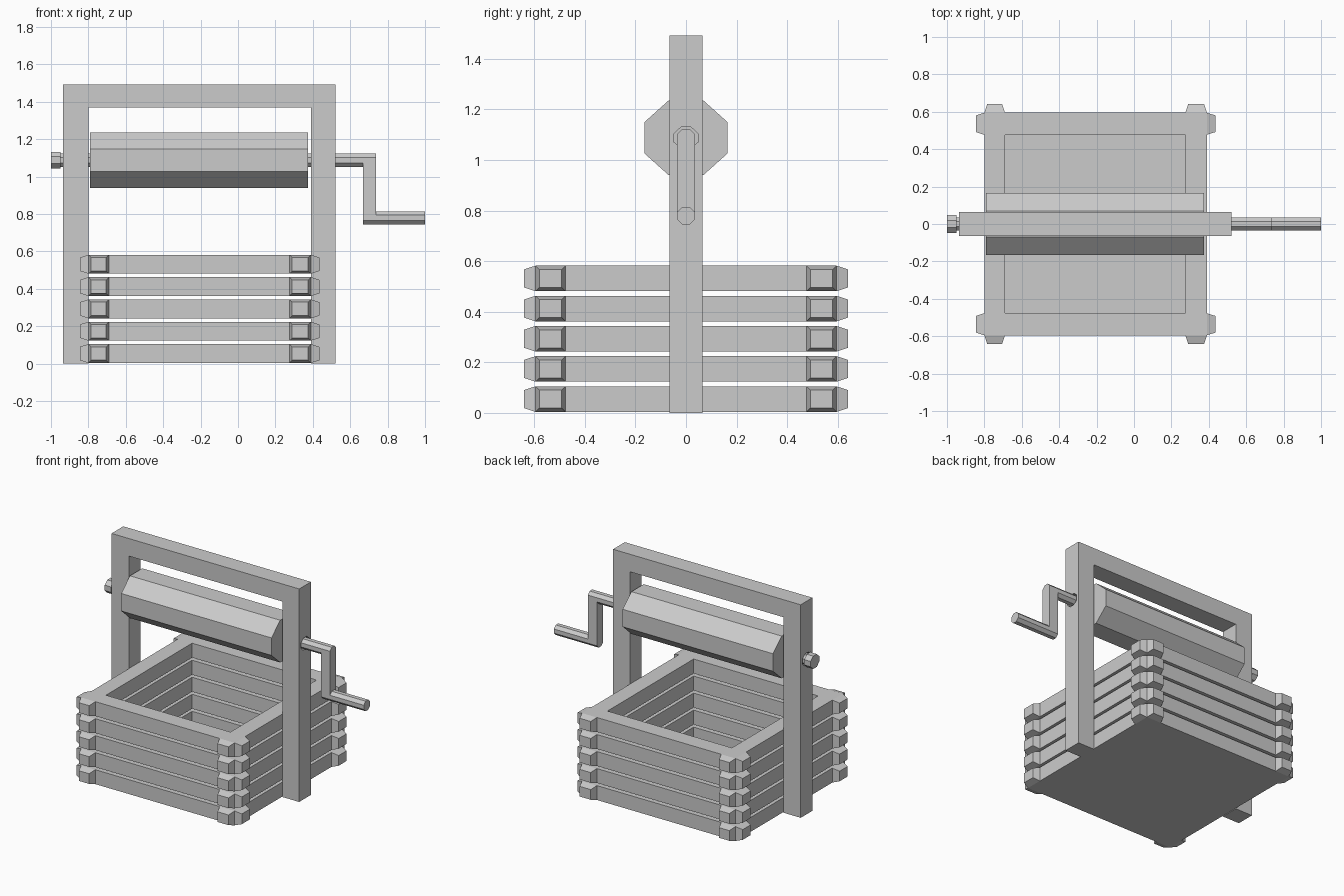
import bpy
import bmesh
from math import pi, cos, sin

if "Cube" in bpy.data.objects:
    bpy.data.objects.remove(bpy.data.objects["Cube"])

GREY = (0.6, 0.6, 0.6, 1)
grey = bpy.data.materials.new("plain grey")
grey.use_nodes = True
grey.diffuse_color = GREY
grey.node_tree.nodes["Principled BSDF"].inputs["Base Color"].default_value = GREY


def finish(name, bm):
    bmesh.ops.recalc_face_normals(bm, faces=bm.faces[:])
    mesh = bpy.data.meshes.new(name)
    bm.to_mesh(mesh)
    bm.free()
    mesh.materials.append(grey)
    obj = bpy.data.objects.new(name, mesh)
    bpy.context.collection.objects.link(obj)
    return obj


def extrude(bm, faces, vec):
    geom = bmesh.ops.extrude_face_region(bm, geom=faces, use_keep_orig=True)["geom"]
    verts = [g for g in geom if isinstance(g, bmesh.types.BMVert)]
    bmesh.ops.translate(bm, verts=verts, vec=vec)


def prism(name, points, x0, x1):
    """Extrude a (y, z) outline along x."""
    bm = bmesh.new()
    face = bm.faces.new([bm.verts.new((x0, y, z)) for y, z in points])
    extrude(bm, [face], (x1 - x0, 0, 0))
    return finish(name, bm)


def octagon(z, ry, rz):
    """Flat-topped octagon measured across its flats."""
    k = 1 / cos(pi / 8)
    angles = [pi / 8 + i * pi / 4 for i in range(8)]
    return [(ry * k * cos(a), z + rz * k * sin(a)) for a in angles]


AXLE_Z, GRIP_Z, ROD = 1.088, 0.78, 0.035

# Stacked log rings with tapered ends at the corners
XS = (-0.80, -0.69, 0.275, 0.39)
YS = (-0.595, -0.477, 0.477, 0.595)
LOG_H, PITCH, BASE = 0.101, 0.1193, 0.004


def log_ring(name, z):
    bm = bmesh.new()
    grid = [[bm.verts.new((x, y, z)) for y in YS] for x in XS]
    cells = []
    for i in range(3):
        for j in range(3):
            if (i, j) != (1, 1):
                cells.append(bm.faces.new((grid[i][j], grid[i + 1][j],
                                           grid[i + 1][j + 1], grid[i][j + 1])))
    extrude(bm, cells, (0, 0, LOG_H))
    bmesh.ops.recalc_face_normals(bm, faces=bm.faces[:])
    ends = []
    for f in bm.faces:
        c = f.calc_center_median()
        outside_x = not XS[1] < c.x < XS[2]
        outside_y = not YS[1] < c.y < YS[2]
        if abs(f.normal.z) < 0.1 and outside_x and outside_y:
            ends.append(f)
    bmesh.ops.inset_individual(bm, faces=ends, thickness=0.021, depth=0.046)
    return finish(name, bm)


for n in range(5):
    log_ring(f"log_ring_{n + 1}", BASE + n * PITCH)

# Floor of the box
floor = [(YS[1], BASE), (YS[2], BASE), (YS[2], 0.02), (YS[1], 0.02)]
prism("floor", floor, XS[1], XS[2])

# Arch of two posts and a beam, bored for the axle
outline = [(-0.935, 0), (-0.80, 0), (-0.80, 1.37), (0.39, 1.37),
           (0.39, 0), (0.52, 0), (0.52, 1.493), (-0.935, 1.493)]
bm = bmesh.new()
face = bm.faces.new([bm.verts.new((x, -0.065, z)) for x, z in outline])
extrude(bm, [face], (0, 0.13, 0))
arch = finish("arch_frame", bm)

bore = prism("axle_bore_cutter", octagon(AXLE_Z, 0.047, 0.042), -1.2, 1.2)
bore.hide_render = True
bore.hide_viewport = True
cut = arch.modifiers.new("axle bore", "BOOLEAN")
cut.operation = "DIFFERENCE"
cut.solver = "EXACT"
cut.object = bore

# Roller, axle and end knob
prism("roller", octagon(AXLE_Z, 0.165, 0.148), -0.79, 0.375)
prism("axle_left", octagon(AXLE_Z, ROD, ROD), -0.95, -0.79)
prism("axle_right", octagon(AXLE_Z, ROD, ROD), 0.375, 0.667)
prism("end_knob", octagon(AXLE_Z, 0.048, 0.045), -1.0, -0.95)

# Crank arm with chamfered ends, and its grip
top, bottom = octagon(AXLE_Z, ROD, ROD), octagon(GRIP_Z, ROD, ROD)
prism("crank_arm", top[:4] + bottom[4:], 0.667, 0.737)
prism("crank_grip", bottom, 0.737, 1.0)
